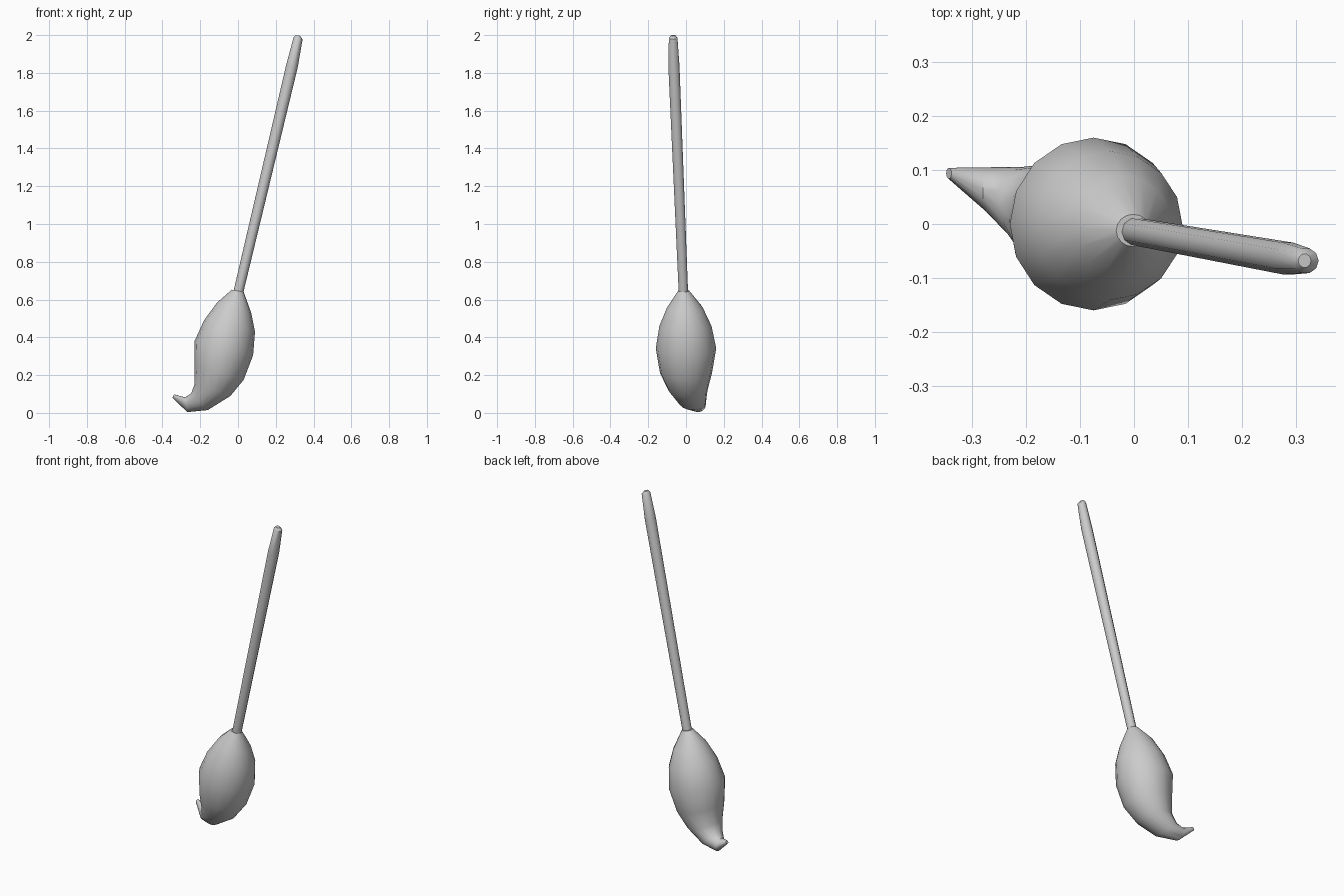
import bpy, bmesh, math
from mathutils import Vector

if "Cube" in bpy.data.objects:
    bpy.data.objects.remove(bpy.data.objects["Cube"])


def loft(name, sections, sides, cap_start=True):
    """Skin elliptical rings: (left x, left z, right x, right z, centre y, half depth)."""
    bm = bmesh.new()
    rings = []
    for lx, lz, rx, rz, y, depth in sections:
        left, right = Vector((lx, y, lz)), Vector((rx, y, rz))
        mid, arm = (left + right) / 2, (right - left) / 2
        ring = []
        for i in range(sides):
            a = 2 * math.pi * i / sides
            ring.append(bm.verts.new(mid + arm * math.cos(a) + Vector((0, depth * math.sin(a), 0))))
        rings.append(ring)
    for r, s in zip(rings, rings[1:]):
        for i in range(sides):
            j = (i + 1) % sides
            bm.faces.new((r[i], r[j], s[j], s[i]))
    if cap_start:
        bm.faces.new(rings[0])
    bm.faces.new(rings[-1])
    bmesh.ops.recalc_face_normals(bm, faces=bm.faces)
    mesh = bpy.data.meshes.new(name)
    bm.to_mesh(mesh)
    bm.free()
    obj = bpy.data.objects.new(name, mesh)
    bpy.context.collection.objects.link(obj)
    bpy.ops.object.select_all(action='DESELECT')
    obj.select_set(True)
    bpy.context.view_layer.objects.active = obj
    bpy.ops.object.shade_smooth_by_angle(angle=math.radians(40))
    return obj


# Bulbous bristle head, curling into a hooked tip
loft("bristle_head", [
    (-0.033, 0.652, 0.030, 0.640, -0.012, 0.030),
    (-0.110, 0.585, 0.070, 0.530, -0.006, 0.095),
    (-0.180, 0.490, 0.090, 0.430, -0.003, 0.138),
    (-0.230, 0.380, 0.080, 0.305, 0.000, 0.160),
    (-0.230, 0.250, 0.030, 0.175, 0.000, 0.138),
    (-0.231, 0.150, -0.040, 0.090, 0.010, 0.104),
    (-0.248, 0.103, -0.160, 0.015, 0.034, 0.072),
    (-0.280, 0.082, -0.268, 0.004, 0.064, 0.041),
    (-0.338, 0.098, -0.348, 0.080, 0.094, 0.010),
], 16)

# Long leaning handle with tapered, chamfered end
loft("handle", [
    (-0.023, 0.648, 0.028, 0.636, -0.014, 0.026),
    (0.255, 1.842, 0.316, 1.828, -0.064, 0.031),
    (0.294, 1.988, 0.342, 1.978, -0.068, 0.024),
    (0.304, 2.000, 0.328, 1.996, -0.068, 0.013),
], 10)
